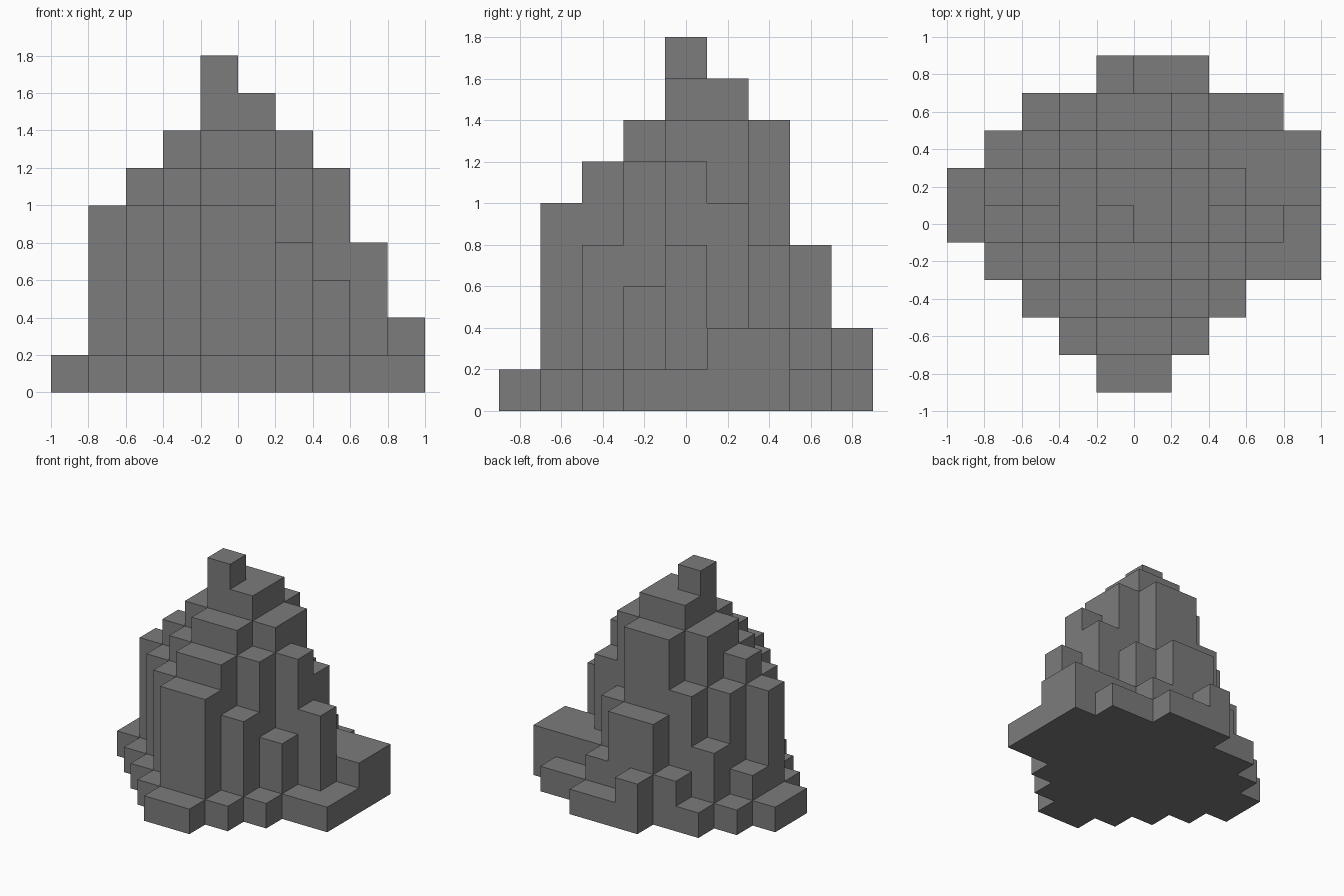
import bpy
import bmesh
import math
from mathutils import Vector

cube = bpy.data.objects.get("Cube")
if cube:
    bpy.data.objects.remove(cube, do_unlink=True)

STEP = 0.2

# Stone height in blocks: one row per strip from front to back, left to right along x
ROWS = (
    "0000110000",
    "0001551000",
    "0015664100",
    "0156776311",
    "1567987641",
    "1257887522",
    "0135774222",
    "0012442110",
    "0000211000",
)
WIDTH, DEPTH = len(ROWS[0]), len(ROWS)


def filled(i, j, k):
    """True where a block of stone occupies the cell."""
    inside = 0 <= i < WIDTH and 0 <= j < DEPTH and k >= 0
    return inside and k < int(ROWS[j][i])


def add_face(bm, cell, axis, side):
    """Add the face of a block that looks along one axis."""
    normal = Vector((0, 0, 0))
    normal[axis] = side
    across = Vector((0, 0, 0))
    across[(axis + 1) % 3] = 1
    up = normal.cross(across)
    offset = Vector((WIDTH / 2, DEPTH / 2, 0))
    middle = Vector(cell) + Vector((0.5, 0.5, 0.5)) - offset + normal / 2
    corners = ((-1, -1), (1, -1), (1, 1), (-1, 1))
    bm.faces.new([bm.verts.new((middle + across * a / 2 + up * b / 2) * STEP)
                  for a, b in corners])


# Grey stone
stone = bpy.data.materials.new("grey_stone")
stone.use_nodes = True
colour = (0.2, 0.2, 0.2, 1)
stone.diffuse_color = colour
stone.node_tree.nodes["Principled BSDF"].inputs["Base Color"].default_value = colour

# Stepped rock: only the outer faces of the stacked blocks
bm = bmesh.new()
for j, row in enumerate(ROWS):
    for i, height in enumerate(row):
        for k in range(int(height)):
            for axis in range(3):
                for side in (-1, 1):
                    neighbour = [i, j, k]
                    neighbour[axis] += side
                    if not filled(*neighbour):
                        add_face(bm, (i, j, k), axis, side)

# Weld the blocks and merge flat areas into clean terraces
bmesh.ops.remove_doubles(bm, verts=bm.verts, dist=STEP / 100)
bmesh.ops.dissolve_limit(bm, angle_limit=math.radians(1),
                         verts=bm.verts, edges=bm.edges)
mesh = bpy.data.meshes.new("stepped_rock")
bm.to_mesh(mesh)
bm.free()
mesh.materials.append(stone)
rock = bpy.data.objects.new("stepped_rock", mesh)
bpy.context.collection.objects.link(rock)
